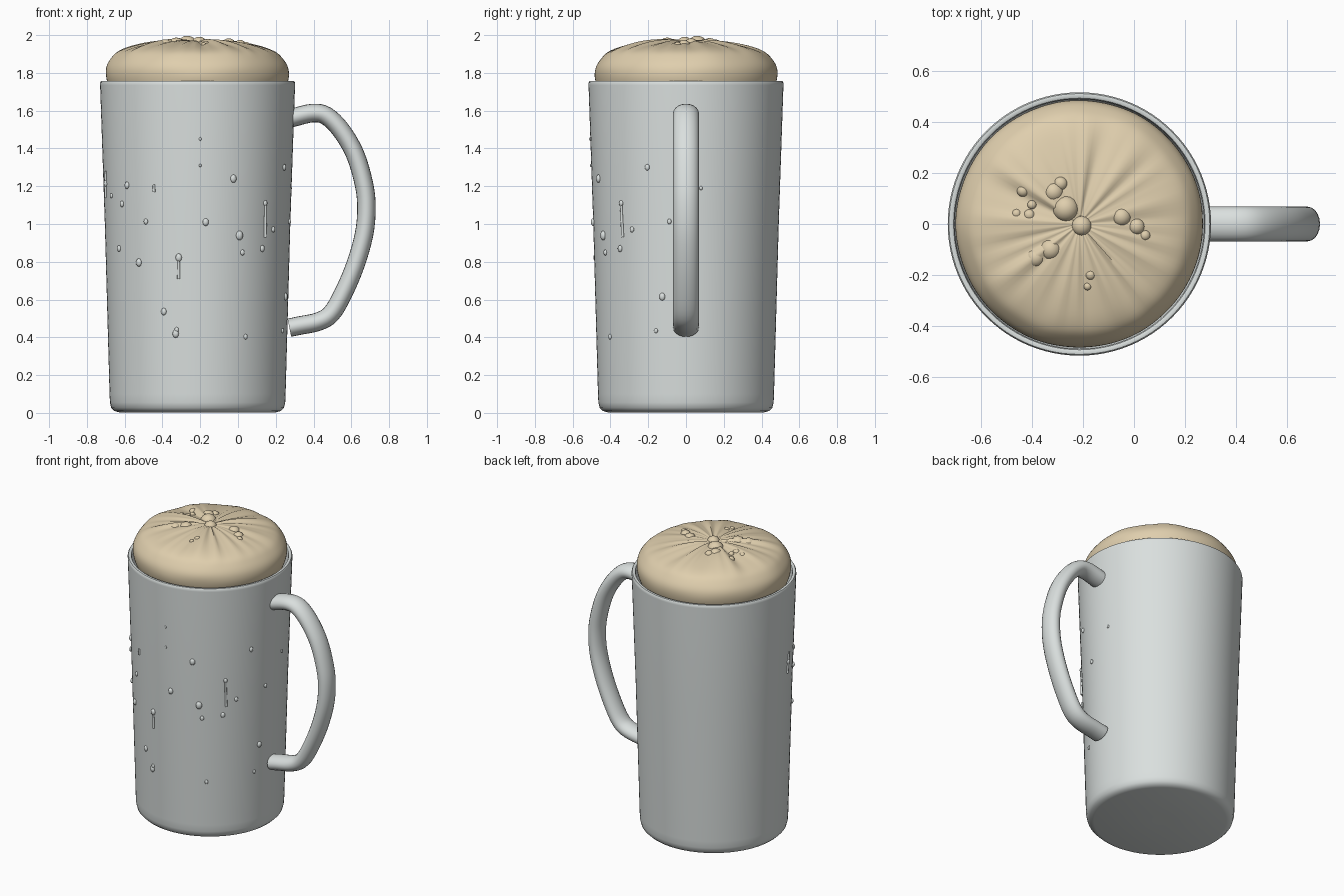
import bpy, bmesh, math
from mathutils import Vector, Matrix, noise

if "Cube" in bpy.data.objects:
    bpy.data.objects.remove(bpy.data.objects["Cube"])

CX = -0.214  # mug axis


def material(name, rgb):
    m = bpy.data.materials.new(name)
    m.diffuse_color = (*rgb, 1)
    m.use_nodes = True
    m.node_tree.nodes["Principled BSDF"].inputs["Base Color"].default_value = m.diffuse_color
    return m


GLASS = material("pale_glass", (0.70, 0.74, 0.73))
FOAM = material("cream_foam", (0.74, 0.62, 0.42))


def finish(name, bm, mat, angle=40):
    bmesh.ops.recalc_face_normals(bm, faces=bm.faces)
    me = bpy.data.meshes.new(name)
    bm.to_mesh(me)
    bm.free()
    me.materials.append(mat)
    ob = bpy.data.objects.new(name, me)
    bpy.context.collection.objects.link(ob)
    bpy.ops.object.select_all(action='DESELECT')
    ob.select_set(True)
    bpy.context.view_layer.objects.active = ob
    bpy.ops.object.shade_smooth_by_angle(angle=math.radians(angle))
    return ob


def bridge_rings(bm, rings):
    for a, b in zip(rings, rings[1:]):
        n = len(a)
        for i in range(n):
            bm.faces.new((a[i], a[(i + 1) % n], b[(i + 1) % n], b[i]))
    bm.faces.new(rings[0][::-1])
    bm.faces.new(rings[-1])


def lathe(profile, n):
    bm = bmesh.new()
    rings = [[bm.verts.new((CX + r * math.cos(2 * math.pi * i / n),
                            r * math.sin(2 * math.pi * i / n), z))
              for i in range(n)] for r, z in profile]
    bridge_rings(bm, rings)
    return bm


def smooth_path(pts, steps):
    # Catmull-Rom interpolation
    p = [2 * pts[0] - pts[1]] + pts + [2 * pts[-1] - pts[-2]]
    out = []
    for i in range(1, len(p) - 2):
        a, b, c, d = p[i - 1:i + 3]
        for s in range(steps):
            t = s / steps
            out.append(0.5 * (2 * b + (c - a) * t + (2 * a - 5 * b + 4 * c - d) * t * t
                              + (3 * b - a - 3 * c + d) * t ** 3))
    return out + [pts[-1]]


def blob(bm, loc, r, squash=(1, 1, 1), turn=0, seg=16):
    m = (Matrix.Translation(loc) @ Matrix.Rotation(turn, 4, 'Z')
         @ Matrix.Diagonal((r * squash[0], r * squash[1], r * squash[2], 1)))
    bmesh.ops.create_uvsphere(bm, u_segments=seg, v_segments=seg // 2, radius=1, matrix=m)


# Mug body: tapered wall with rounded foot and rim, hollow inside
finish("mug_body", lathe([
    (0.05, 0.003), (0.415, 0.003), (0.44, 0.01), (0.457, 0.027), (0.464, 0.055),
    (0.466, 0.10), (0.491, 1.0), (0.516, 1.735), (0.516, 1.748), (0.511, 1.756),
    (0.502, 1.758), (0.493, 1.754), (0.489, 1.74), (0.445, 0.11), (0.05, 0.11)], 96), GLASS)

# Handle: oval tube swept along a curve in the XZ plane
PATH = [(0.268, 1.558), (0.298, 1.565), (0.393, 1.587), (0.467, 1.573), (0.546, 1.496),
        (0.620, 1.369), (0.667, 1.210), (0.680, 1.085), (0.667, 0.944), (0.620, 0.780),
        (0.554, 0.626), (0.493, 0.525), (0.425, 0.483), (0.325, 0.462), (0.272, 0.451)]
path = smooth_path([Vector((x, 0, z)) for x, z in PATH], 4)
bm = bmesh.new()
rings = []
for i, p in enumerate(path):
    t = (path[min(i + 1, len(path) - 1)] - path[max(i - 1, 0)]).normalized()
    side = Vector((t.z, 0, -t.x))
    rings.append([bm.verts.new(p + side * 0.049 * math.cos(k * math.pi / 10)
                               + Vector((0, 0.068 * math.sin(k * math.pi / 10), 0)))
                  for k in range(20)])
bridge_rings(bm, rings)
finish("handle", bm, GLASS, 50)

# Foam head: lathed dome with lumps and radial creases
FOAM_PROFILE = [(0.46, 1.70), (0.478, 1.75), (0.485, 1.80), (0.478, 1.84), (0.455, 1.878),
                (0.425, 1.908), (0.38, 1.929), (0.32, 1.945), (0.25, 1.958), (0.18, 1.966),
                (0.11, 1.970), (0.05, 1.968), (0.008, 1.962)]
prof = smooth_path([Vector((r, z, 0)) for r, z in FOAM_PROFILE], 3)
bm = lathe([(v.x, v.y) for v in prof], 120)
for v in bm.verts:
    d = Vector((v.co.x - CX, v.co.y, 0))
    r = d.length
    u = d.normalized()
    lump = noise.noise(u * 2.2 + Vector((3, 1, v.co.z * 2)))
    if v.co.z > 1.78:
        fade = min(1, (v.co.z - 1.78) / 0.1)
        crease = noise.noise(u * 6 + Vector((7, 2, 5)))
        bell = math.sin(math.pi * min(1, r / 0.46))
        v.co.z += fade * bell * (0.010 * lump + 0.016 * crease)
        v.co += u * (0.012 * lump - 0.003) * fade * min(1, r / 0.2)
finish("foam_head", bm, FOAM, 60)

# Foam bubbles: x, y, radius
BUBBLES = [(-0.268, 0.06, 0.052), (-0.315, 0.125, 0.040), (-0.288, 0.158, 0.028),
           (-0.205, -0.007, 0.040), (-0.327, -0.10, 0.043), (-0.386, -0.133, 0.038),
           (-0.049, 0.028, 0.038), (0.010, -0.01, 0.033), (0.043, -0.045, 0.022),
           (-0.435, 0.13, 0.024), (-0.41, 0.035, 0.024), (-0.46, 0.04, 0.020),
           (-0.40, 0.075, 0.018), (-0.17, -0.20, 0.020), (-0.182, -0.245, 0.015)]
bm = bmesh.new()
for x, y, r in BUBBLES:
    d = math.hypot(x - CX, y)
    top = 1.968 - 0.25 * d * d
    blob(bm, (x, y, top - 0.32 * r), r, (1, 1, 0.9))
finish("foam_bubbles", bm, FOAM, 60)


# Water droplets on the front of the mug: x, z, radius
def wall(x, z, back=False):
    R = 0.466 + (z - 0.1) * 0.0306
    s = max(-1, min(1, (x - CX) / R))
    a = math.asin(s)
    if back:
        a = math.pi - a
    return Vector((CX + R * math.sin(a), -R * math.cos(a), z)), a


DROPS = [(-0.20, 1.45, 0.008), (-0.20, 1.31, 0.007), (-0.024, 1.24, 0.018),
         (0.245, 1.30, 0.014), (-0.588, 1.205, 0.016), (-0.445, 1.195, 0.006),
         (-0.615, 1.106, 0.014), (-0.488, 1.013, 0.013), (-0.171, 1.01, 0.017),
         (0.008, 0.939, 0.021), (0.187, 0.971, 0.013), (-0.63, 0.87, 0.014),
         (-0.525, 0.796, 0.018), (0.024, 0.849, 0.013), (0.129, 0.87, 0.015),
         (0.251, 0.615, 0.017), (-0.393, 0.536, 0.016), (-0.33, 0.419, 0.018),
         (-0.325, 0.44, 0.012), (0.04, 0.403, 0.012), (0.235, 0.435, 0.011),
         (-0.70, 1.215, 0.016), (-0.67, 1.15, 0.011), (0.272, 1.013, 0.012),
         (0.145, 1.11, 0.013), (-0.314, 0.822, 0.018)]
bm = bmesh.new()
for x, z, r in DROPS:
    p, a = wall(x, z)
    blob(bm, p, r, (0.95, 0.7, 1.2), a, 12)
p, a = wall(0.279, 1.19, True)
blob(bm, p, 0.009, (1, 0.7, 1.2), a, 12)
finish("water_droplets", bm, GLASS, 60)

# Running trails below some droplets: x, top z, bottom z
bm = bmesh.new()
for x, z1, z0 in [(0.145, 1.11, 0.93), (-0.314, 0.82, 0.71),
                  (-0.70, 1.28, 1.14), (-0.445, 1.21, 1.17)]:
    top, a = wall(x, z1)
    low = wall(x, z0)[0]
    axis = top - low
    m = (Matrix.Translation((top + low) / 2)
         @ axis.to_track_quat('Z', 'Y').to_matrix().to_4x4())
    bmesh.ops.create_cone(bm, cap_ends=True, segments=12, radius1=0.008, radius2=0.006,
                          depth=axis.length, matrix=m)
finish("water_trails", bm, GLASS, 40)
